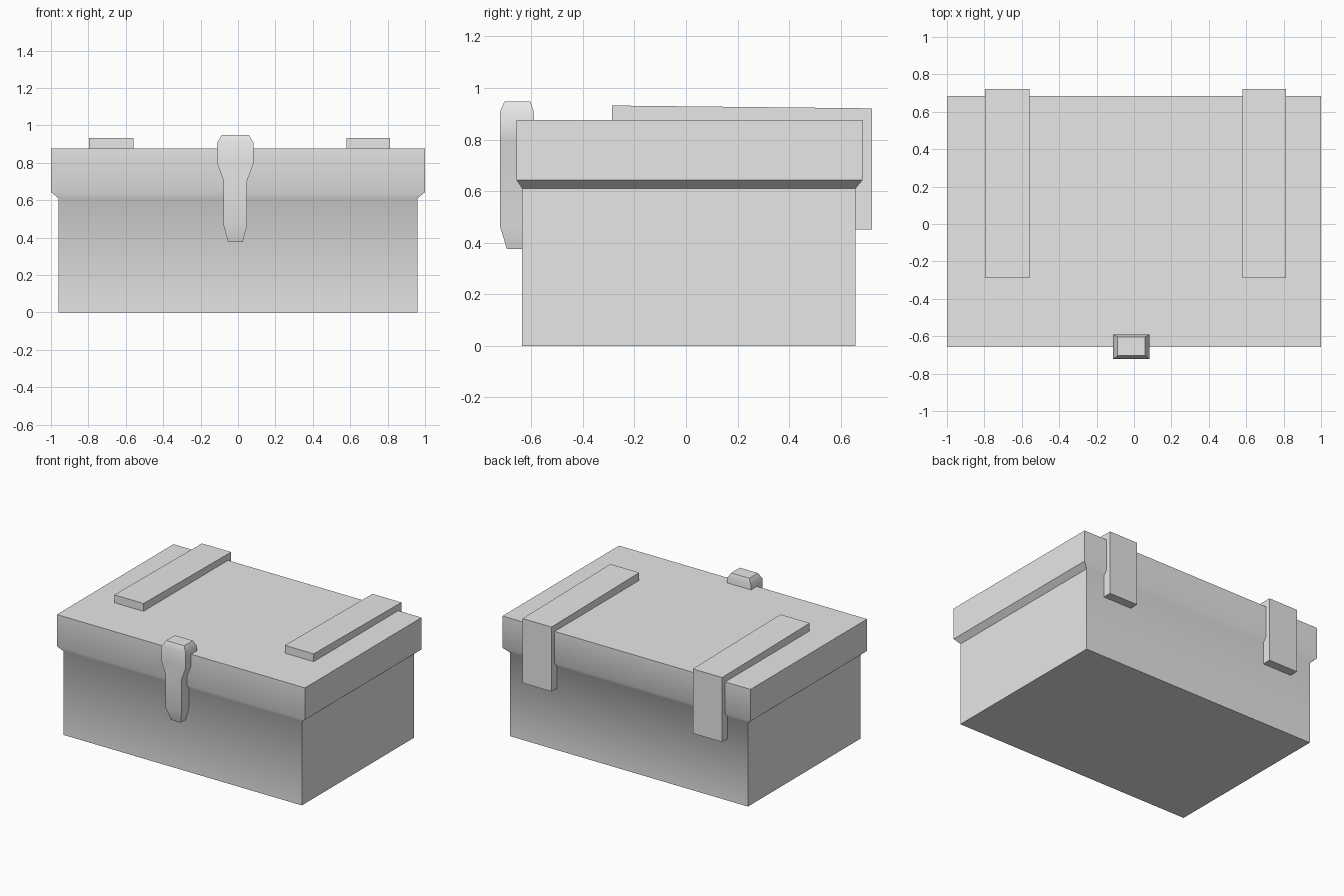
import bpy
import bmesh
import math

old = bpy.data.objects.get("Cube")
if old:
    bpy.data.objects.remove(old, do_unlink=True)

grey = bpy.data.materials.new("light_grey")
grey.use_nodes = True
grey.diffuse_color = (0.8, 0.8, 0.8, 1)
grey.node_tree.nodes["Principled BSDF"].inputs["Base Color"].default_value = (0.8, 0.8, 0.8, 1)


def finish(name, bm):
    """Turn a bmesh into a smooth-by-angle object."""
    bmesh.ops.recalc_face_normals(bm, faces=bm.faces[:])
    mesh = bpy.data.meshes.new(name)
    bm.to_mesh(mesh)
    bm.free()
    mesh.materials.append(grey)
    obj = bpy.data.objects.new(name, mesh)
    bpy.context.collection.objects.link(obj)
    bpy.ops.object.select_all(action='DESELECT')
    obj.select_set(True)
    bpy.context.view_layer.objects.active = obj
    bpy.ops.object.shade_smooth_by_angle(angle=math.radians(46))
    return obj


def loft(name, sections):
    """Skin a stack of rectangles given as (z, x0, x1, y0, y1)."""
    bm = bmesh.new()
    rings = []
    for z, x0, x1, y0, y1 in sections:
        corners = ((x0, y0), (x1, y0), (x1, y1), (x0, y1))
        rings.append([bm.verts.new((x, y, z)) for x, y in corners])
    for low, high in zip(rings, rings[1:]):
        for i in range(4):
            j = (i + 1) % 4
            bm.faces.new((low[i], low[j], high[j], high[i]))
    bm.faces.new(rings[0][::-1])
    bm.faces.new(rings[-1])
    return finish(name, bm)


def extrude_x(name, profile, x0, x1):
    """Extrude a (y, z) profile sideways from x0 to x1."""
    bm = bmesh.new()
    face = bm.faces.new([bm.verts.new((x0, y, z)) for y, z in profile])
    moved = bmesh.ops.extrude_face_region(bm, geom=[face])["geom"]
    verts = [v for v in moved if isinstance(v, bmesh.types.BMVert)]
    bmesh.ops.translate(bm, verts=verts, vec=(x1 - x0, 0, 0))
    return finish(name, bm)


# Box with the wider lid rim
loft("chest", [
    (0, -0.96, 0.96, -0.636, 0.658),
    (0.61, -0.96, 0.96, -0.636, 0.658),
    (0.643, -1, 1, -0.657, 0.685),
    (0.875, -1, 1, -0.657, 0.685),
])

# Hinge straps bent over the back edge of the lid
strap = [(-0.288, 0.86), (-0.288, 0.932), (0.722, 0.921),
         (0.722, 0.451), (0.64, 0.451), (0.64, 0.86)]
extrude_x("right_hinge_strap", strap, -0.796, -0.56)
extrude_x("left_hinge_strap", strap, 0.579, 0.812)

# Front latch: broad head, narrow tapered tongue
mid = -0.014
latch = [  # height, half width, front, back
    (0.376, 0.039, -0.695, -0.6),
    (0.465, 0.063, -0.722, -0.59),
    (0.705, 0.063, -0.722, -0.59),
    (0.795, 0.097, -0.722, -0.59),
    (0.908, 0.097, -0.722, -0.59),
    (0.948, 0.073, -0.704, -0.604),
]
loft("front_latch", [(z, mid - w, mid + w, f, b) for z, w, f, b in latch])
